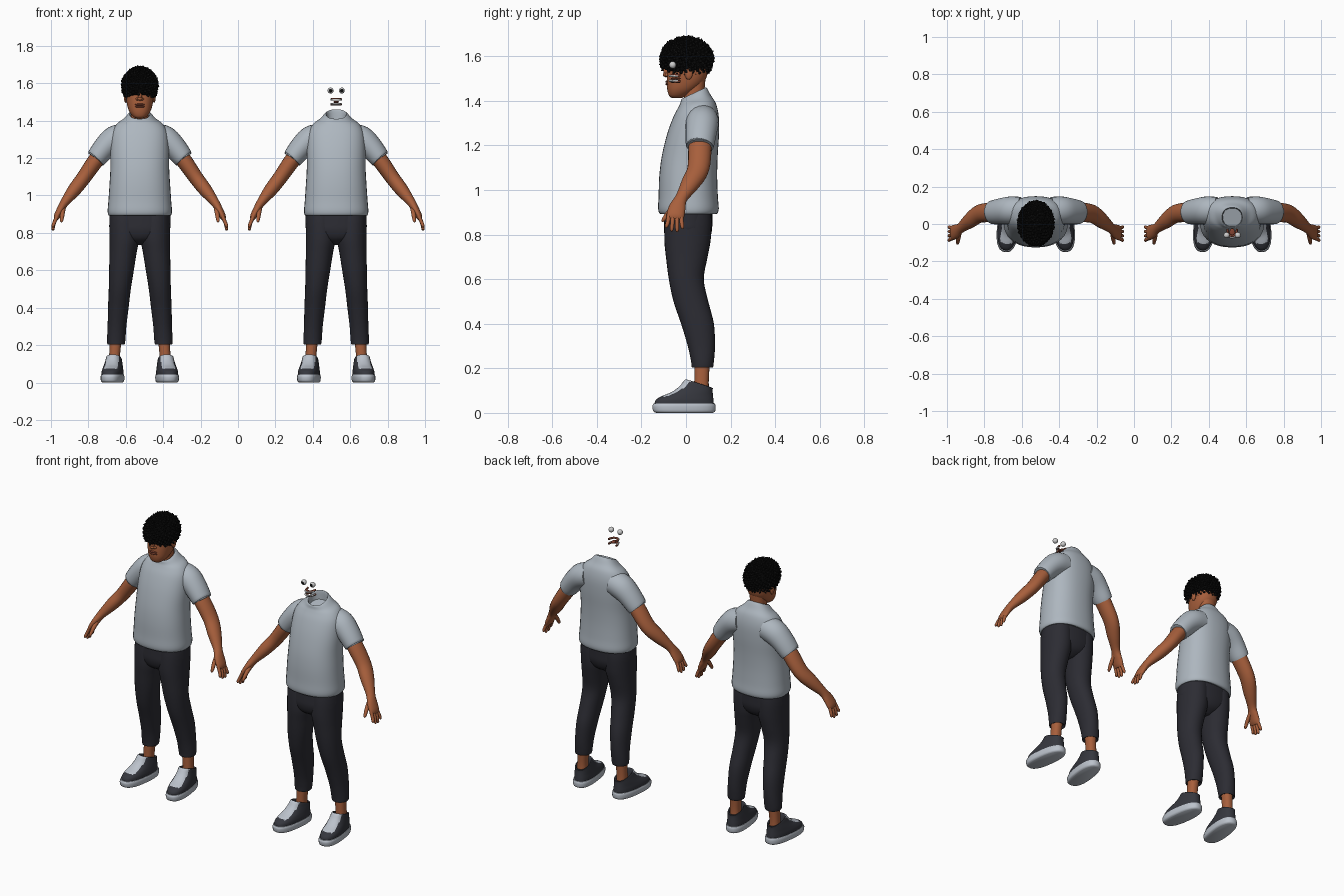
import bpy, bmesh, math, random
from mathutils import Vector, Matrix

if "Cube" in bpy.data.objects:
    bpy.data.objects.remove(bpy.data.objects["Cube"])
random.seed(4)
TAU = math.tau
FIGURES = {"headed": -0.525, "headless": 0.525}


def material(name, r, g, b):
    m = bpy.data.materials.new(name)
    m.use_nodes = True
    m.diffuse_color = (r, g, b, 1)
    node = m.node_tree.nodes["Principled BSDF"]
    node.inputs["Base Color"].default_value = (r, g, b, 1)
    node.inputs["Roughness"].default_value = 0.8
    return m


SHIRT = material("shirt grey", 0.42, 0.47, 0.52)
SKIN = material("warm brown skin", 0.39, 0.115, 0.045)
PANTS = material("charcoal trousers", 0.025, 0.025, 0.033)
HAIR = material("black hair", 0.004, 0.004, 0.004)
SHOE = material("dark shoe", 0.036, 0.038, 0.048)
PALE = material("pale shoe trim", 0.50, 0.54, 0.60)
WHITE = material("eye and tooth white", 0.6, 0.6, 0.6)
LIP = material("lip brown", 0.22, 0.055, 0.03)


def smooth(rows, n=4):
    """Catmull-Rom interpolation of rows of numbers."""
    out = []
    for i in range(len(rows) - 1):
        p0, p1 = rows[max(i - 1, 0)], rows[i]
        p2, p3 = rows[i + 1], rows[min(i + 2, len(rows) - 1)]
        for k in range(n):
            t = k / n
            out.append([b + 0.5 * t * (c - a + t * (2 * a - 5 * b + 4 * c - d
                        + t * (3 * (b - c) + d - a)))
                        for a, b, c, d in zip(p0, p1, p2, p3)])
    return out + [list(rows[-1])]


def power(v, e):
    return math.copysign(abs(v) ** (2 / e), v)


def level_rings(rows, segs=28, e=2.3, n=4):
    """Rows: height, front y, back y, half width, centre x, tilt."""
    rings = []
    for z, front, back, rx, cx, tilt in smooth([(tuple(r) + (0, 0))[:6] for r in rows], n):
        yc, ry = (front + back) / 2, (back - front) / 2
        ring = []
        for i in range(segs):
            a = TAU * i / segs
            dy = ry * power(math.sin(a), e)
            ring.append(Vector((cx + rx * power(math.cos(a), e), yc + dy, z + tilt * dy)))
        rings.append(ring)
    return rings


def tube_rings(rows, segs=16, n=4):
    """Rows: x, y, z, thickness radius, depth radius, swept along the path."""
    pts = smooth(rows, n)
    rings = []
    for i, p in enumerate(pts):
        t = (Vector(pts[min(i + 1, len(pts) - 1)][:3]) - Vector(pts[max(i - 1, 0)][:3])).normalized()
        ref = Vector((0, 1, 0)) if abs(t.y) < 0.9 else Vector((0, 0, 1))
        u = ref.cross(t).normalized()
        v = t.cross(u)
        rings.append([Vector(p[:3]) + u * p[3] * math.cos(TAU * k / segs)
                      + v * p[4] * math.sin(TAU * k / segs) for k in range(segs)])
    return rings


def skin(bm, rings):
    loops = [[bm.verts.new(c) for c in ring] for ring in rings]
    for a, b in zip(loops, loops[1:]):
        for i in range(len(a)):
            j = (i + 1) % len(a)
            bm.faces.new((a[i], a[j], b[j], b[i]))
    bm.faces.new(loops[0][::-1])
    bm.faces.new(loops[-1])


def ball(bm, centre, size, segs=16):
    m = Matrix.Translation(centre) @ Matrix.Diagonal((*size, 1)) @ Matrix.Rotation(math.pi / 2, 4, "X")
    bmesh.ops.create_uvsphere(bm, u_segments=segs, v_segments=segs * 3 // 4, radius=1, matrix=m)


def finish(name, bm, mats, rule=None, figures=FIGURES, move=None, flat=False, sides=False):
    """Makes the mesh, its mirrored twin if asked, and places it on each figure."""
    if move:
        bm.transform(move)
    for label, s in (("left_", 1), ("right_", -1)) if sides else (("", 1),):
        if s < 0:
            bm.transform(Matrix.Diagonal((-1, 1, 1, 1)))
        bmesh.ops.recalc_face_normals(bm, faces=bm.faces)
        bm.normal_update()
        if rule and s > 0:
            for f in bm.faces:
                f.material_index = rule(f)
        me = bpy.data.meshes.new(label + name)
        bm.to_mesh(me)
        for m in mats:
            me.materials.append(m)
        if not flat:
            me.polygons.foreach_set("use_smooth", [True] * len(me.polygons))
            me.set_sharp_from_angle(angle=math.radians(50))
        for fig in figures:
            ob = bpy.data.objects.new(f"{fig}_{label}{name}", me)
            ob.location.x = FIGURES[fig]
            bpy.context.collection.objects.link(ob)
    bm.free()


def part(name, rings_list, mats, **kw):
    bm = bmesh.new()
    for rings in rings_list:
        skin(bm, rings)
    finish(name, bm, mats, **kw)


# Shirt: body with tilted collar turned inward, and short sleeves
part("shirt_body", [level_rings([
    (0.90, -0.09, 0.12, 0.15), (0.893, -0.115, 0.138, 0.165), (0.915, -0.125, 0.147, 0.172),
    (0.97, -0.123, 0.143, 0.168), (1.06, -0.12, 0.14, 0.162), (1.15, -0.109, 0.142, 0.157),
    (1.25, -0.085, 0.148, 0.157), (1.33, -0.056, 0.147, 0.15), (1.38, -0.034, 0.134, 0.125, 0, 0.1),
    (1.407, -0.025, 0.112, 0.088, 0, 0.25), (1.432, -0.022, 0.093, 0.06, 0, 0.45),
    (1.43, -0.015, 0.086, 0.052, 0, 0.45), (1.39, -0.012, 0.084, 0.05, 0, 0.3)], segs=36)], [SHIRT])
part("sleeve", [tube_rings([
    (0.08, 0.075, 1.315, 0.07, 0.07), (0.135, 0.073, 1.3, 0.072, 0.074), (0.185, 0.068, 1.258, 0.063, 0.07),
    (0.232, 0.062, 1.2, 0.055, 0.063), (0.23, 0.062, 1.203, 0.049, 0.056),
    (0.215, 0.064, 1.22, 0.046, 0.052)], 24)], [SHIRT], sides=True)

# Trousers: hips and legs
part("hips", [level_rings([
    (0.735, -0.03, 0.05, 0.03), (0.765, -0.08, 0.095, 0.1), (0.81, -0.098, 0.115, 0.157),
    (0.86, -0.098, 0.118, 0.163), (0.92, -0.094, 0.118, 0.162)])], [PANTS])
part("trouser_leg", [level_rings([
    (0.215, 0.04, 0.11, 0.034, 0.127), (0.203, 0.027, 0.12, 0.045, 0.127), (0.23, 0.023, 0.125, 0.049, 0.126),
    (0.3, 0.008, 0.13, 0.05, 0.122), (0.4, -0.022, 0.125, 0.055, 0.115), (0.5, -0.056, 0.1, 0.059, 0.107),
    (0.6, -0.077, 0.08, 0.066, 0.098), (0.7, -0.09, 0.097, 0.073, 0.089), (0.77, -0.097, 0.11, 0.08, 0.082),
    (0.85, -0.096, 0.115, 0.08, 0.082), (0.91, -0.09, 0.112, 0.078, 0.08)], e=2.1)], [PANTS], sides=True)

# Ankles
part("ankle", [level_rings([(0.08, 0.035, 0.105, 0.032, 0.135), (0.14, 0.037, 0.102, 0.029, 0.135),
                            (0.24, 0.037, 0.108, 0.032, 0.128)], 20)], [SKIN], sides=True)

# Shoes: pale sole, dark upper with a pale lace panel
turn = Matrix.Translation((0.145, 0, 0)) @ Matrix.Rotation(math.radians(7), 4, "Z")
part("shoe_sole", [level_rings([
    (0.0, -0.135, 0.122, 0.05), (0.008, -0.148, 0.132, 0.058), (0.03, -0.152, 0.134, 0.06),
    (0.042, -0.147, 0.13, 0.057)], e=2.5)], [PALE], move=turn, sides=True)


def lace_panel(f):
    c = turn.inverted() @ f.calc_center_median()
    return int(abs(c.x) < 0.034 and -0.105 < c.y < 0.02 and c.z > 0.062 and f.normal.y < -0.1)


part("shoe_upper", [level_rings([
    (0.036, -0.143, 0.126, 0.055), (0.058, -0.136, 0.124, 0.055), (0.076, -0.108, 0.122, 0.052),
    (0.095, -0.062, 0.12, 0.048), (0.113, -0.028, 0.12, 0.044, 0, -0.1), (0.13, -0.004, 0.121, 0.04, 0, -0.3),
    (0.125, 0.01, 0.11, 0.034, 0, -0.3), (0.1, 0.02, 0.108, 0.032)], segs=44, e=2.4, n=5)],
     [SHOE, PALE], rule=lace_panel, move=turn, sides=True)

# Arms with palm, fingers and thumb
part("arm", [tube_rings([
    (0.16, 0.068, 1.28, 0.04, 0.045), (0.23, 0.063, 1.195, 0.043, 0.052), (0.3, 0.055, 1.095, 0.039, 0.049),
    (0.35, 0.02, 1.03, 0.036, 0.042), (0.4, -0.02, 0.965, 0.024, 0.028), (0.424, -0.038, 0.925, 0.02, 0.037),
    (0.443, -0.047, 0.888, 0.017, 0.04), (0.449, -0.05, 0.87, 0.01, 0.034)], 20)], [SKIN], sides=True)
fingers = []
for i, drop in enumerate((0.83, 0.815, 0.812, 0.825)):
    y0, y1 = -0.076 + 0.018 * i, -0.088 + 0.024 * i
    fingers.append(tube_rings([(0.442, y0, 0.89, 0.01, 0.01), (0.458, (y0 + y1) / 2, 0.853, 0.0095, 0.0095),
                               (0.464, y1, drop + 0.008, 0.008, 0.008), (0.464, y1, drop, 0.003, 0.003)], 10, 3))
fingers.append(tube_rings([(0.408, -0.035, 0.94, 0.013, 0.013), (0.413, -0.072, 0.905, 0.012, 0.012),
                           (0.418, -0.1, 0.868, 0.009, 0.009), (0.419, -0.107, 0.857, 0.003, 0.003)], 10, 3))
part("fingers", fingers, [SKIN], sides=True)

# Eyes with dark irises
bm = bmesh.new()
for x in (-0.03, 0.03):
    ball(bm, (x, -0.06, 1.561), (0.016, 0.016, 0.016), 20)
finish("eyes", bm, [WHITE, HAIR], rule=lambda f: int(f.normal.y < -0.85))

# Teeth arches, gums and tongue
for name, mat, dy, heights, r in (("teeth", WHITE, 0, (1.512, 1.49), 0.005),
                                  ("gums", LIP, 0.009, (1.515, 1.487), 0.006)):
    part(name, [tube_rings([(-0.026, -0.035 + dy, z, r, r), (-0.019, -0.062 + dy, z, r, r),
                            (0, -0.073 + dy, z, r, r), (0.019, -0.062 + dy, z, r, r),
                            (0.026, -0.035 + dy, z, r, r)], 8) for z in heights], [mat])
bm = bmesh.new()
ball(bm, (0, -0.045, 1.5), (0.015, 0.022, 0.006))
finish("tongue", bm, [LIP])

# Head, neck, nose, ears and lips
ONE = ["headed"]
part("head", [
    level_rings([(1.36, -0.008, 0.08, 0.045), (1.43, -0.008, 0.082, 0.046), (1.53, 0.0, 0.09, 0.05)]),
    level_rings([(1.412, -0.06, -0.02, 0.016), (1.422, -0.075, 0.0, 0.036), (1.45, -0.084, 0.045, 0.057),
                 (1.49, -0.086, 0.085, 0.069), (1.54, -0.084, 0.1, 0.075), (1.6, -0.086, 0.105, 0.076),
                 (1.65, -0.06, 0.085, 0.055), (1.665, -0.02, 0.04, 0.02)], 32)], [SKIN], figures=ONE)
bm = bmesh.new()
ball(bm, (0, -0.09, 1.535), (0.011, 0.012, 0.03))
ball(bm, (0, -0.09, 1.518), (0.014, 0.014, 0.011))
for s in (-1, 1):
    ball(bm, (s * 0.013, -0.084, 1.516), (0.009, 0.01, 0.008))
    ball(bm, (s * 0.076, 0.012, 1.525), (0.009, 0.018, 0.03))
finish("nose_and_ears", bm, [SKIN], figures=ONE)
bm = bmesh.new()
for z in (1.486, 1.475):
    ball(bm, (0, -0.083, z), (0.026, 0.009, 0.006))
finish("lips", bm, [LIP], figures=ONE)


# Curly hair: trimmed cap covered in small tufts
def hairline(y):
    return 1.508 - 0.36 * y


CENTRE, SIZE = Vector((0, 0.003, 1.587)), (0.09, 0.113, 0.095)
bm = bmesh.new()
ball(bm, CENTRE, SIZE, 32)
for v in bm.verts:
    v.co.z = max(v.co.z, hairline(v.co.y))
finish("hair_cap", bm, [HAIR], figures=ONE)
bm = bmesh.new()
COUNT = 420
for i in range(COUNT):
    h = 1 - 2 * (i + 0.5) / COUNT
    a = i * 2.39996
    w = math.sqrt(1 - h * h)
    d = Vector((w * math.cos(a), w * math.sin(a), h))
    p = CENTRE + Vector(d[k] * SIZE[k] for k in range(3))
    if p.z < hairline(p.y):
        continue
    d += Vector([random.uniform(-0.6, 0.6) for _ in range(3)])
    m = (Matrix.Translation(p) @ d.to_track_quat("Z", "Y").to_matrix().to_4x4()
         @ Matrix.Diagonal((0.009, 0.009, random.uniform(0.011, 0.018), 1)))
    bmesh.ops.create_icosphere(bm, subdivisions=1, radius=1, matrix=m)
finish("hair_tufts", bm, [HAIR], figures=ONE, flat=True)
